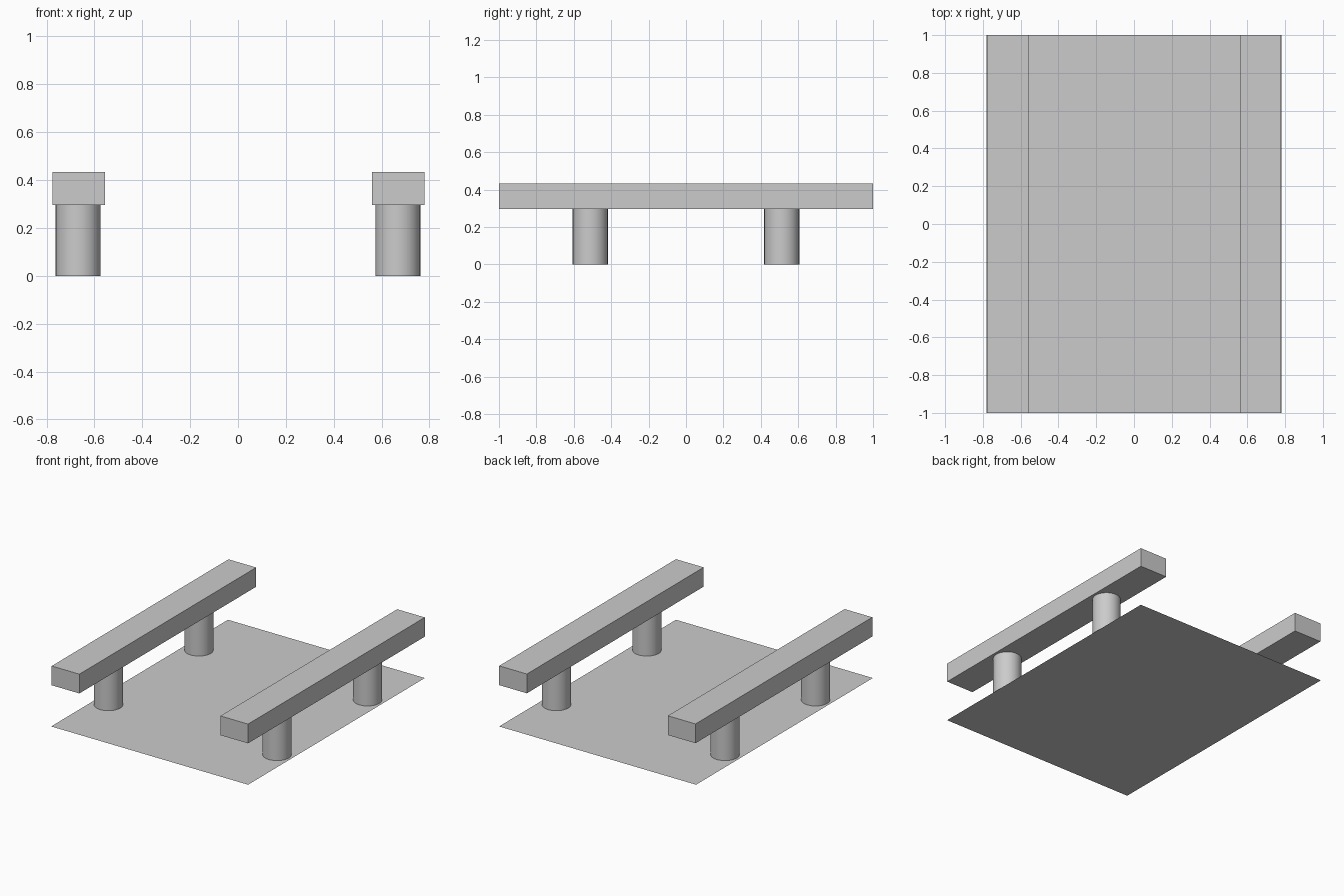
import bpy

if "Cube" in bpy.data.objects:
    bpy.data.objects.remove(bpy.data.objects["Cube"])

BEAM_BOTTOM, BEAM_TOP = 0.296, 0.434
POST_X, POST_Y, POST_R = 0.668, 0.512, 0.094


def add_beam(name, x):
    bpy.ops.mesh.primitive_cube_add(size=1, location=(x, 0, (BEAM_BOTTOM + BEAM_TOP) / 2))
    beam = bpy.context.object
    beam.name = name
    beam.scale = (0.219, 2, BEAM_TOP - BEAM_BOTTOM)
    bpy.ops.object.transform_apply(location=False, rotation=False, scale=True)


def add_post(name, x, y):
    bpy.ops.mesh.primitive_cylinder_add(vertices=32, radius=POST_R, depth=BEAM_BOTTOM,
                                        location=(x, y, BEAM_BOTTOM / 2))
    bpy.context.object.name = name
    bpy.ops.object.shade_smooth_by_angle()


# Thin flat base sheet
bpy.ops.mesh.primitive_plane_add(size=1)
base = bpy.context.object
base.name = "base_sheet"
base.scale = (1.56, 2, 1)
bpy.ops.object.transform_apply(location=False, rotation=False, scale=True)

# Long beams, the left one a touch closer to the centre
add_beam("left_beam", -0.666)
add_beam("right_beam", 0.67)

# Two round posts under each beam
for side, sx in (("left", -1), ("right", 1)):
    for end, sy in (("front", -1), ("back", 1)):
        add_post(f"{end}_{side}_post", sx * POST_X, sy * POST_Y)
